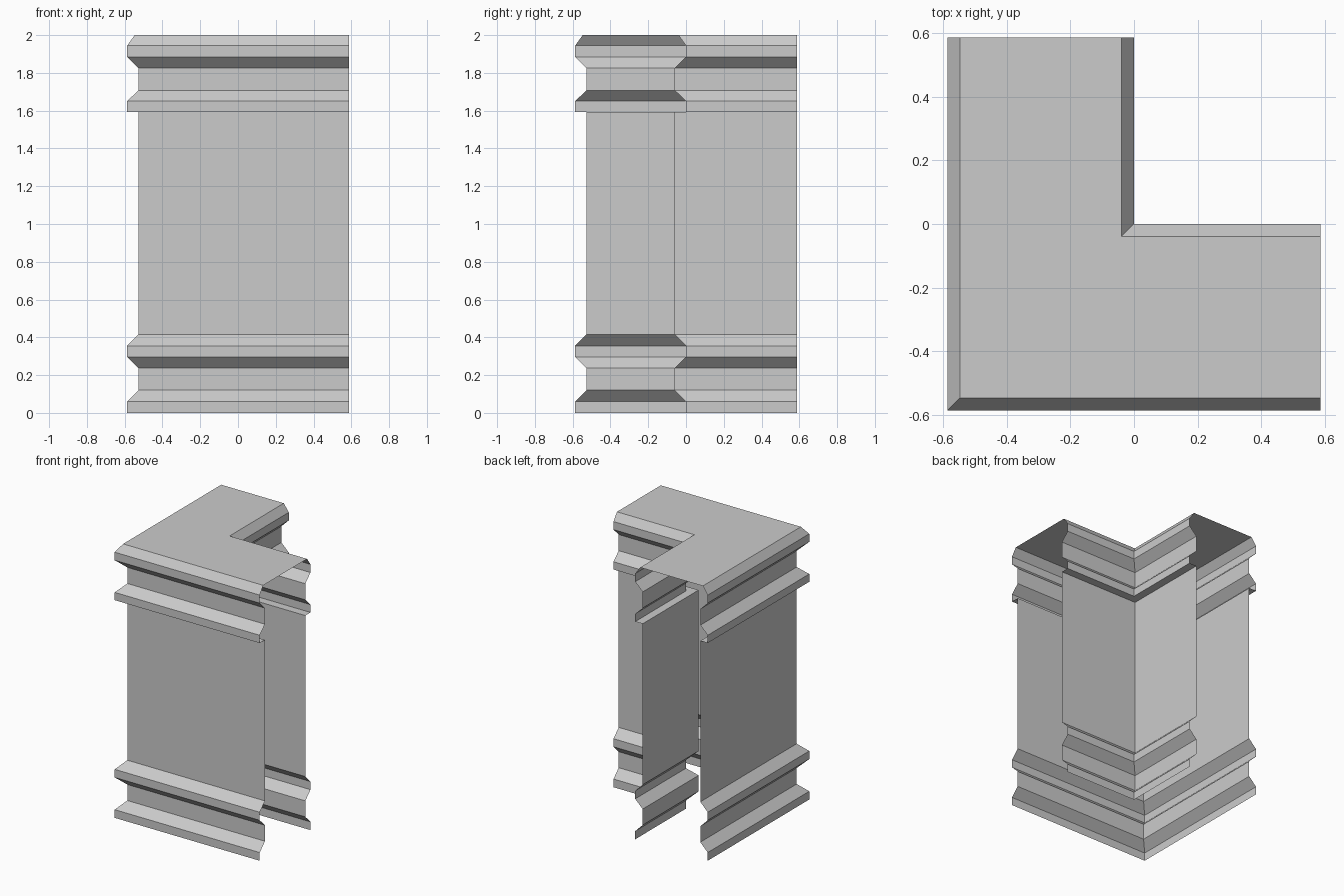
import bpy
import bmesh

if "Cube" in bpy.data.objects:
    bpy.data.objects.remove(bpy.data.objects["Cube"])

E = 0.587      # half width of the footprint
INSET = 0.06   # depth of the recessed bands
BEVEL = 0.04   # top edge chamfer

stone = bpy.data.materials.new("grey_stone")
stone.use_nodes = True
colour = (0.6, 0.6, 0.6, 1)
stone.diffuse_color = colour
stone.node_tree.nodes["Principled BSDF"].inputs["Base Color"].default_value = colour

# (inset, height) sections of the moulded wall
base = [(0, 0), (0, 0.06), (INSET, 0.12), (INSET, 0.237),
        (0, 0.296), (0, 0.355), (INSET, 0.415)]
panel = [(INSET, 0.415), (INSET, 1.593)]
cornice = [(INSET, 1.593), (0, 1.593), (0, 1.65), (INSET, 1.708), (INSET, 1.826),
           (0, 1.885), (0, 1.944), (BEVEL, 2)]


def corner_line(start, inset_sign, inset):
    """Mitred L-shaped line, from the +x end round the corner to the +y end."""
    p = start + inset_sign * inset
    return [(E, p), (p, p), (p, E)]


def finish(name, bm):
    mesh = bpy.data.meshes.new(name)
    bm.to_mesh(mesh)
    bm.free()
    mesh.materials.append(stone)
    obj = bpy.data.objects.new(name, mesh)
    bpy.context.collection.objects.link(obj)


def sweep(name, profile, start, inset_sign):
    """Sweep a wall section round the corner, leaving both ends open."""
    bm = bmesh.new()
    rows = [[bm.verts.new((x, y, z)) for x, y in corner_line(start, inset_sign, d)]
            for d, z in profile]
    for low, high in zip(rows, rows[1:]):
        for i in range(2):
            quad = [low[i], low[i + 1], high[i + 1], high[i]]
            bm.faces.new(quad[::-1] if inset_sign > 0 else quad)
    finish(name, bm)


# Outer and inner wall skins
for side, start, inset_sign in (("outer", -E, 1), ("inner", 0, -1)):
    sweep(side + "_base_moulding", base, start, inset_sign)
    sweep(side + "_wall_panel", panel, start, inset_sign)
    sweep(side + "_cornice", cornice, start, inset_sign)

# Flat L-shaped top: one quad per leg, meeting on the mitre
bm = bmesh.new()
outer = [bm.verts.new((x, y, 2)) for x, y in corner_line(-E, 1, BEVEL)]
inner = [bm.verts.new((x, y, 2)) for x, y in corner_line(0, -1, BEVEL)]
bm.faces.new(outer + inner[::-1]).normal_update()
bmesh.ops.recalc_face_normals(bm, faces=bm.faces)
for face in bm.faces:
    if face.normal.z < 0:
        face.normal_flip()
finish("top_cap", bm)
